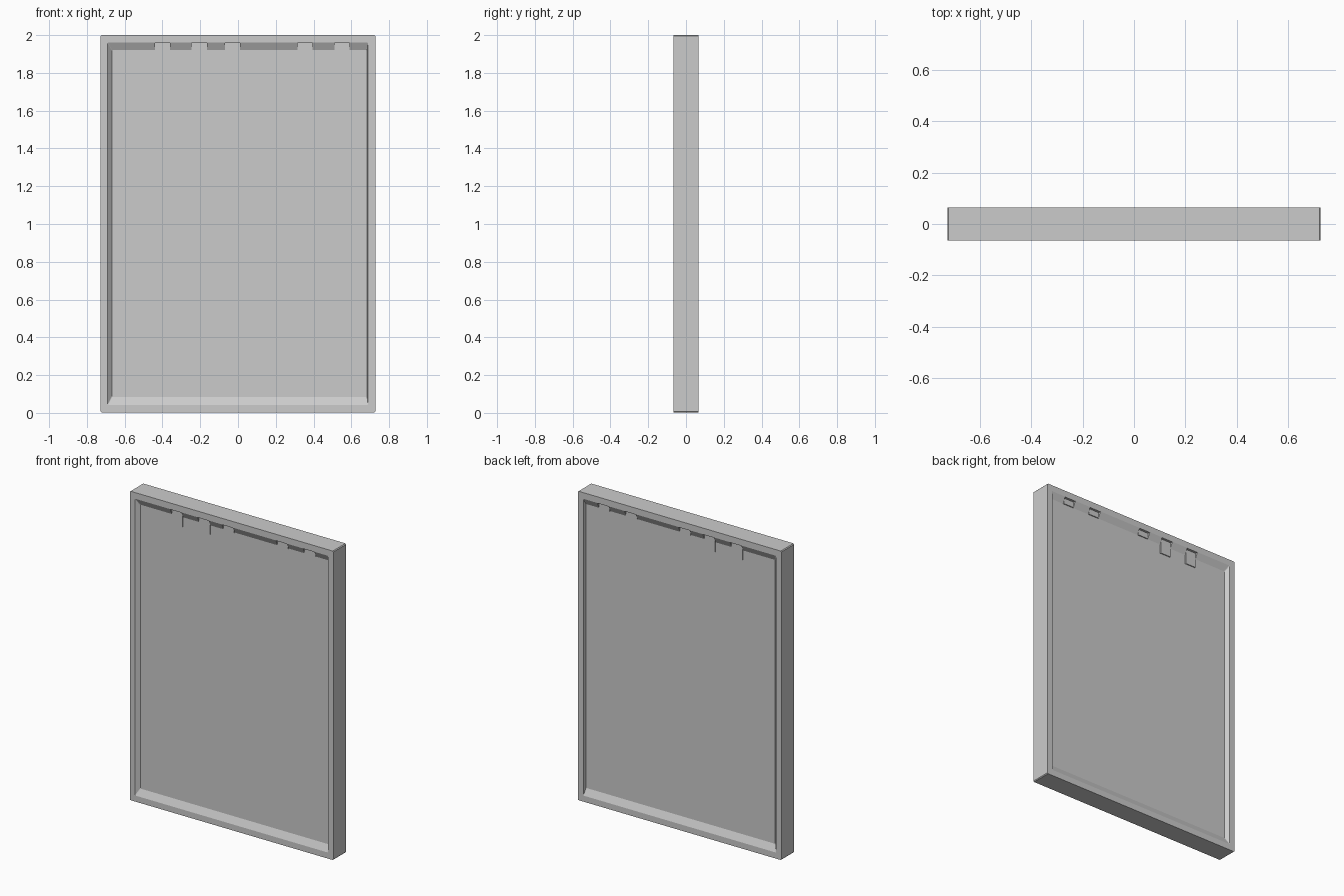
import bpy, bmesh

if "Cube" in bpy.data.objects:
    bpy.data.objects.remove(bpy.data.objects["Cube"])

W, D = 0.728, 0.065          # outer half width, half depth
PANEL = 0.044                # half thickness of the recessed panel
NOTCHES = (-0.40, -0.205, -0.03, 0.355, 0.55)


def finish(bm, name):
    bmesh.ops.recalc_face_normals(bm, faces=bm.faces)
    mesh = bpy.data.meshes.new(name)
    bm.to_mesh(mesh)
    bm.free()
    obj = bpy.data.objects.new(name, mesh)
    bpy.context.collection.objects.link(obj)
    return obj


def add_box(bm, x0, x1, y0, y1, z0, z1):
    verts = bmesh.ops.create_cube(bm, size=1)["verts"]
    for v in verts:
        v.co.x = x1 if v.co.x > 0 else x0
        v.co.y = y1 if v.co.y > 0 else y0
        v.co.z = z1 if v.co.z > 0 else z0


def rect(bm, x0, x1, z0, z1, y, c=0.003):
    # rectangle with small clipped corners
    pts = [(x0 + c, z0), (x1 - c, z0), (x1, z0 + c), (x1, z1 - c),
           (x1 - c, z1), (x0 + c, z1), (x0, z1 - c), (x0, z0 + c)]
    return [bm.verts.new((x, y, z)) for x, z in pts]


# framed slab: recess, sloped rim and outer frame on both faces
bm = bmesh.new()
rings = []
for s in (-1, 1):
    side = [
        rect(bm, -0.668, 0.683, 0.085, 1.92, s * PANEL),
        rect(bm, -0.69, 0.688, 0.042, 1.96, s * D),
        rect(bm, -W, W, 0.003, 2.0, s * D, 0.005),
    ]
    rings += side if s < 0 else side[::-1]
for a, b in zip(rings, rings[1:]):
    n = len(a)
    for i in range(n):
        j = (i + 1) % n
        bm.faces.new((a[i], a[j], b[j], b[i]))
bm.faces.new(rings[0])
bm.faces.new(rings[-1])
frame = finish(bm, "framed_panel")

# notches through the top slope
bm = bmesh.new()
for x in NOTCHES:
    for s in (-1, 1):
        y0, y1 = sorted((s * (PANEL + 0.001), s * (D + 0.02)))
        add_box(bm, x - 0.04, x + 0.04, y0, y1, 1.90, 1.958)
cutter = finish(bm, "notch_cutter")
cutter.hide_render = True
mod = frame.modifiers.new("notches", "BOOLEAN")
mod.operation = "DIFFERENCE"
mod.solver = "EXACT"
mod.object = cutter
bpy.context.view_layer.objects.active = frame
bpy.ops.object.modifier_apply(modifier=mod.name)
bpy.data.objects.remove(cutter)

# thin tabs hanging from the notches
bm = bmesh.new()
for x, bottom in zip(NOTCHES, (1.86, 1.86, 1.92, 1.92, 1.92)):
    add_box(bm, x - 0.038, x + 0.038, -PANEL - 0.006, PANEL + 0.006, bottom, 1.957)
finish(bm, "hanging_tabs")
